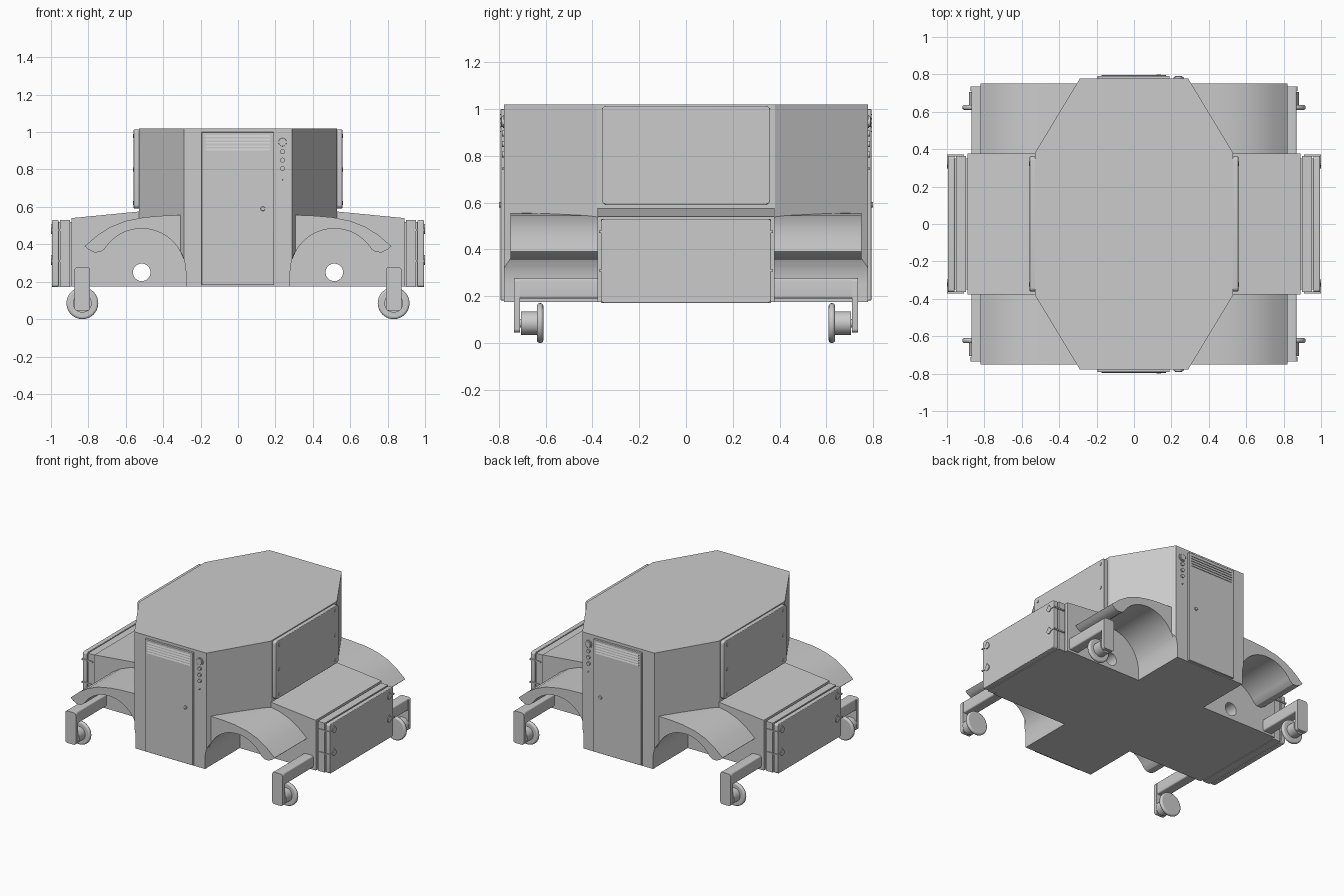
import bpy, bmesh, math
from mathutils import Vector

if "Cube" in bpy.data.objects:
    bpy.data.objects.remove(bpy.data.objects["Cube"])


def prism(name, pts, axis, a, b, bevel=0.0):
    """Extrude a 2D profile along an axis from a to b."""
    place = {'x': lambda u, v, t: (t, u, v),
             'y': lambda u, v, t: (u, t, v),
             'z': lambda u, v, t: (u, v, t)}[axis]
    bm = bmesh.new()
    face = bm.faces.new([bm.verts.new(place(u, v, a)) for u, v in pts])
    ext = bmesh.ops.extrude_face_region(bm, geom=[face])
    move = Vector(place(0, 0, b - a))
    for v in ext['geom']:
        if isinstance(v, bmesh.types.BMVert):
            v.co += move
    bmesh.ops.recalc_face_normals(bm, faces=bm.faces)
    me = bpy.data.meshes.new(name)
    bm.to_mesh(me)
    bm.free()
    ob = bpy.data.objects.new(name, me)
    bpy.context.collection.objects.link(ob)
    if bevel:
        m = ob.modifiers.new("bevel", 'BEVEL')
        m.width, m.segments = bevel, 3
    return ob


def arc(cx, cy, r, a0, a1, n):
    return [(cx + r * math.cos(math.radians(a0 + (a1 - a0) * i / n)),
             cy + r * math.sin(math.radians(a0 + (a1 - a0) * i / n))) for i in range(n + 1)]


def circle(cx, cy, r, n=32):
    return arc(cx, cy, r, 0, 360, n)[:-1]


def rect(u0, u1, v0, v1, r=0.0):
    if not r:
        return [(u0, v0), (u1, v0), (u1, v1), (u0, v1)]
    return (arc(u1 - r, v1 - r, r, 0, 90, 5) + arc(u0 + r, v1 - r, r, 90, 180, 5) +
            arc(u0 + r, v0 + r, r, 180, 270, 5) + arc(u1 - r, v0 + r, r, 270, 360, 5))


def flip(pts, s):
    return [(u * s, v) for u, v in pts]


def boolean(target, tool, op):
    m = target.modifiers.new("bool", 'BOOLEAN')
    m.operation, m.solver, m.object = op, 'EXACT', tool
    bpy.context.view_layer.objects.active = target
    bpy.ops.object.modifier_apply(modifier=m.name)
    bpy.data.objects.remove(tool)


BOT, TOP = 0.175, 1.02
WX, WZ, WR = 0.515, 0.25, 0.236

# octagonal body with wheel wells, cross-shaped base and axle holes
octagon = [(0.29, -0.777), (0.53, -0.38), (0.53, 0.38), (0.29, 0.777),
           (-0.29, 0.777), (-0.53, 0.38), (-0.53, -0.38), (-0.29, -0.777)]
body = prism("body", octagon, 'z', BOT, TOP)
well = [(WX + WR, 0.05)] + arc(WX, WZ, WR, 0, 180, 32) + [(WX - WR, 0.05)]
for sx in (-1, 1):
    for sy in (-1, 1):
        boolean(body, prism("well_cutter", flip(well, sx), 'y', sy * 0.37, sy * 0.9), 'DIFFERENCE')
side = [(-0.89, BOT), (0.89, BOT), (0.89, 0.54), (0.53, 0.575), (-0.53, 0.575), (-0.89, 0.54)]
boolean(body, prism("side_block", side, 'y', -0.378, 0.378), 'UNION')
for sx in (-1, 1):
    boolean(body, prism("axle_cutter", circle(sx * WX, WZ, 0.047), 'y', -1, 1), 'DIFFERENCE')

# fenders and casters at the four corners
fender = ([(0.29, 0.557), (0.40, 0.553), (0.50, 0.545), (0.60, 0.525), (0.68, 0.494),
           (0.75, 0.45), (0.82, 0.39), (0.80, 0.372), (0.77, 0.357), (0.737, 0.358)]
          + arc(WX, WZ, WR - 0.002, 32, 162, 26))
for sx in (-1, 1):
    for sy in (-1, 1):
        tag = ("right" if sx > 0 else "left") + ("_back" if sy > 0 else "_front")
        cx = sx * 0.832
        prism("fender_" + tag, flip(fender, sx), 'y', sy * 0.37, sy * 0.75)
        prism("caster_arm_" + tag, rect(cx - 0.038, cx + 0.038, 0.19, 0.277, 0.01),
              'y', sy * 0.37, sy * 0.715)
        prism("caster_plate_" + tag, rect(cx - 0.042, cx + 0.042, 0.045, 0.277, 0.015),
              'y', sy * 0.71, sy * 0.735)
        prism("caster_hub_" + tag, circle(cx, 0.085, 0.05), 'y', sy * 0.63, sy * 0.705)
        prism("caster_axle_" + tag, circle(cx, 0.085, 0.018, 16), 'y', sy * 0.70, sy * 0.712)
        prism("caster_wheel_" + tag, circle(cx, 0.085, 0.085, 40), 'y', sy * 0.61, sy * 0.637, 0.011)

# side panels, end boxes and latches
for sx in (-1, 1):
    tag = "right" if sx > 0 else "left"
    prism("upper_panel_" + tag, rect(-0.36, 0.36, 0.592, 1.013, 0.02), 'x', sx * 0.525, sx * 0.558, 0.004)
    prism("end_neck_" + tag, rect(-0.35, 0.35, BOT, 0.518), 'x', sx * 0.88, sx * 0.97)
    prism("end_frame_" + tag, rect(-0.364, 0.364, BOT - 0.004, 0.53), 'x', sx * 0.897, sx * 0.952)
    prism("end_lid_" + tag, rect(-0.364, 0.364, BOT - 0.004, 0.53, 0.015), 'x', sx * 0.96, sx * 0.994, 0.004)
    for sy in (-1, 1):
        for z in (0.98, 0.80, 0.62):
            prism("panel_bolt_" + tag, circle(sy * 0.322, z, 0.011, 16), 'x', sx * 0.555, sx * 0.562)
        for z in (0.476, 0.31):
            # teardrop latch with a strap wrapping round the corner
            drop = arc(sy * 0.316, z, 0.02, 130, 410, 20) + [(sy * 0.316, z + 0.032)]
            prism("latch_" + tag, drop, 'x', sx * 0.99, sx * 1.0)
            prism("latch_strap_" + tag, rect(sy * 0.32, sy * 0.37, z - 0.005, z + 0.005),
                  'x', sx * 0.99, sx * 0.999)
            prism("latch_bar_" + tag, rect(sy * 0.36, sy * 0.371, z - 0.005, z + 0.005),
                  'x', sx * 0.91, sx * 0.999)

# doors, vents and controls on front and back
for sy in (-1, 1):
    tag = "back" if sy > 0 else "front"
    prism("door_" + tag, rect(-0.195, 0.19, 0.182, 1.0), 'y', sy * 0.77, sy * 0.792, 0.003)
    for i in range(5):
        z = 0.902 + i * 0.018
        prism("vent_slat_" + tag, [(sy * 0.79, z), (sy * 0.796, z), (sy * 0.79, z + 0.014)],
              'x', -0.175, 0.17)
    prism("door_knob_" + tag, circle(0.133, 0.59, 0.012, 20), 'y', sy * 0.785, sy * 0.80, 0.003)
    prism("dial_ring_" + tag, circle(0.238, 0.946, 0.028), 'y', sy * 0.77, sy * 0.783)
    prism("dial_" + tag, circle(0.238, 0.946, 0.022), 'y', sy * 0.77, sy * 0.79, 0.003)
    for z, r in ((0.895, 0.013), (0.85, 0.013), (0.805, 0.013), (0.745, 0.004)):
        prism("button_" + tag, circle(0.238, z, r, 20), 'y', sy * 0.77, sy * 0.787)

# smooth the curved faces, keep hard edges
bpy.ops.object.select_all(action='SELECT')
bpy.context.view_layer.objects.active = body
bpy.ops.object.shade_smooth_by_angle(angle=math.radians(30))
